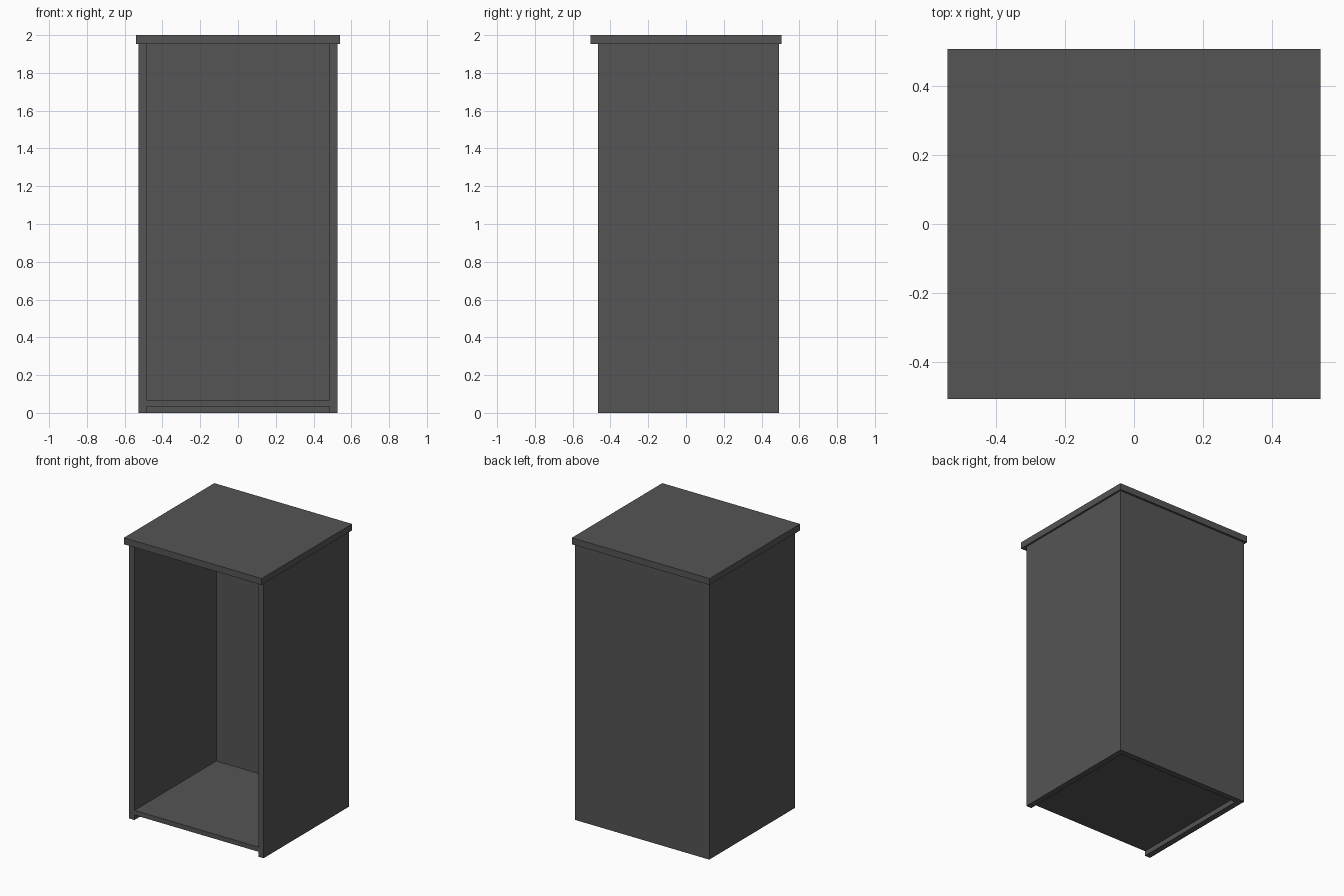
import bpy
import bmesh

if "Cube" in bpy.data.objects:
    bpy.data.objects.remove(bpy.data.objects["Cube"])

mat = bpy.data.materials.new("dark grey")
mat.diffuse_color = (0.09, 0.09, 0.09, 1)
mat.use_nodes = True
mat.node_tree.nodes["Principled BSDF"].inputs["Base Color"].default_value = mat.diffuse_color


def prism(name, outline, z0, z1):
    """Extrude a plan outline (counter-clockwise x, y points) from z0 to z1."""
    bm = bmesh.new()
    face = bm.faces.new([bm.verts.new((x, y, z0)) for x, y in outline])
    new = bmesh.ops.extrude_face_region(bm, geom=[face])["geom"]
    top = [v for v in new if isinstance(v, bmesh.types.BMVert)]
    bmesh.ops.translate(bm, verts=top, vec=(0, 0, z1 - z0))
    bmesh.ops.recalc_face_normals(bm, faces=bm.faces)
    mesh = bpy.data.meshes.new(name)
    bm.to_mesh(mesh)
    bm.free()
    mesh.materials.append(mat)
    obj = bpy.data.objects.new(name, mesh)
    bpy.context.collection.objects.link(obj)
    return obj


def rect(x, y0, y1):
    return [(-x, y0), (x, y0), (x, y1), (-x, y1)]


OUT, WALL = 0.527, 0.042       # outer half width, wall thickness
FRONT, BACK = -0.466, 0.492
IN = OUT - WALL
LID_Z = 1.954

# U-shaped walls: two sides joined by the back, open at the front
prism("cabinet_walls", [
    (-OUT, FRONT), (-IN, FRONT), (-IN, BACK - WALL), (IN, BACK - WALL),
    (IN, FRONT), (OUT, FRONT), (OUT, BACK), (-OUT, BACK)], 0, LID_Z)

# Raised floor between the walls
prism("cabinet_floor", rect(IN, FRONT, BACK - WALL), 0.035, 0.068)

# Overhanging top slab
prism("cabinet_top", rect(0.54, -0.506, 0.506), LID_Z, 2.0)
